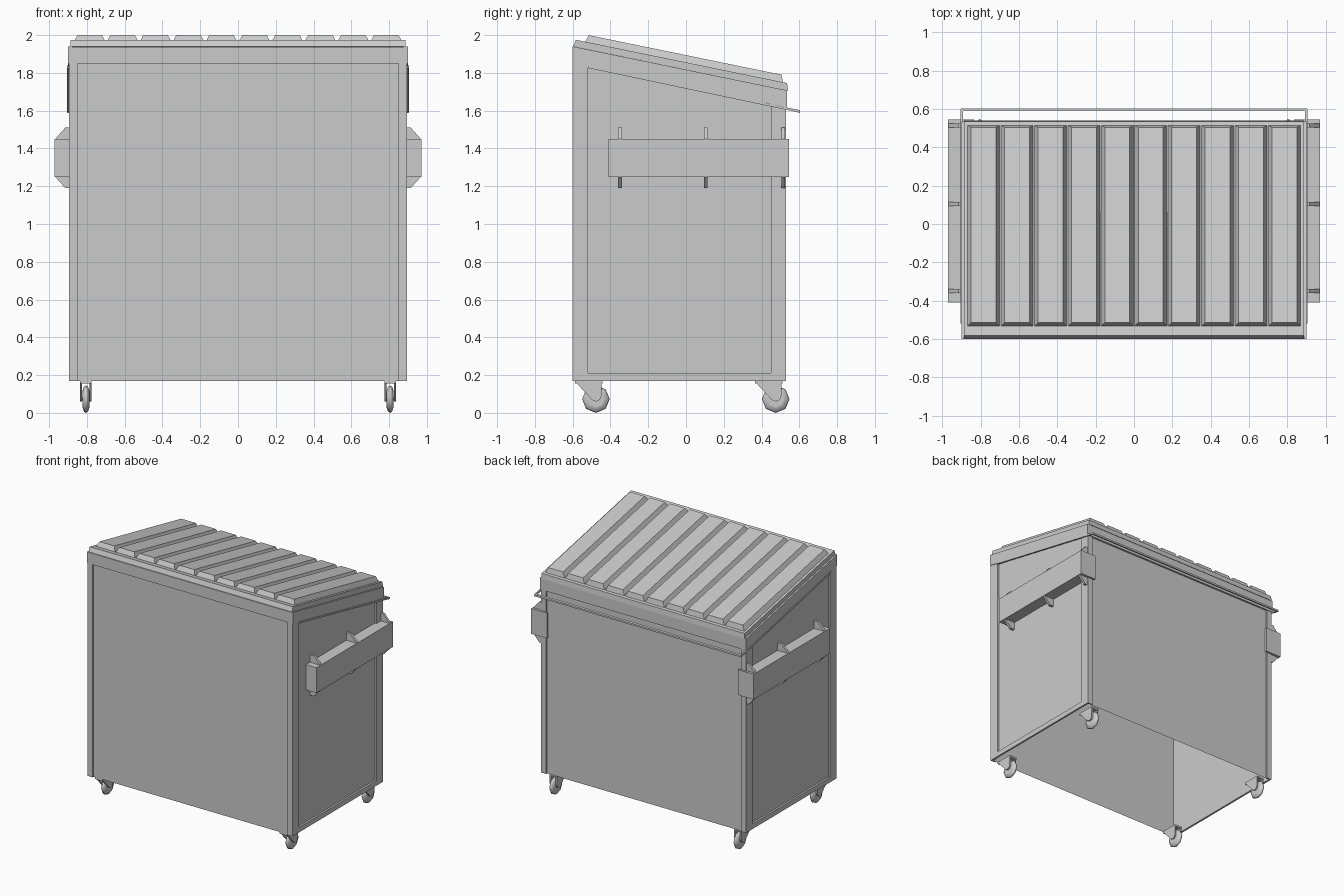
import bpy, bmesh, math

if "Cube" in bpy.data.objects:
    bpy.data.objects.remove(bpy.data.objects["Cube"])

SLOPE = -0.205


def roof(y, z0=1.94):
    """Height of the sloping top line that has height z0 at the front."""
    return z0 + SLOPE * (y + 0.6)


def finish(name, bm):
    bmesh.ops.recalc_face_normals(bm, faces=bm.faces)
    me = bpy.data.meshes.new(name)
    bm.to_mesh(me)
    bm.free()
    ob = bpy.data.objects.new(name, me)
    bpy.context.collection.objects.link(ob)
    return ob


def add_loft(bm, a, b):
    """Closed solid between two matching outlines."""
    va = [bm.verts.new(p) for p in a]
    vb = [bm.verts.new(p) for p in b]
    n = len(va)
    bm.faces.new(va[::-1])
    bm.faces.new(vb)
    for i in range(n):
        j = (i + 1) % n
        bm.faces.new((va[i], va[j], vb[j], vb[i]))


def add_prism(bm, yz, x0, x1):
    add_loft(bm, [(x0, y, z) for y, z in yz], [(x1, y, z) for y, z in yz])


def prism(name, yz, x0, x1):
    bm = bmesh.new()
    add_prism(bm, yz, x0, x1)
    return finish(name, bm)


def rect(y0, y1, z0, z1):
    return [(y0, z0), (y1, z0), (y1, z1), (y0, z1)]


def under_roof(y0, y1, z0, zr=1.94):
    return [(y0, z0), (y1, z0), (y1, roof(y1, zr)), (y0, roof(y0, zr))]


def mirror(ob):
    m = ob.modifiers.new("mirror", 'MIRROR')
    m.use_axis[0] = True
    return ob


# Thin container walls, open at the bottom and under the lid
bm = bmesh.new()
outline = [(-0.88, -0.59), (0.88, -0.59), (0.88, 0.52), (-0.88, 0.52)]
low = [bm.verts.new((x, y, 0.17)) for x, y in outline]
high = [bm.verts.new((x, y, roof(y))) for x, y in outline]
for i in range(4):
    j = (i + 1) % 4
    bm.faces.new((low[i], low[j], high[j], high[i]))
finish("container_walls", bm)

# Raised side frames: posts, sill and sloping rail
bm = bmesh.new()
add_prism(bm, under_roof(-0.6, -0.52, 0.17), 0.88, 0.895)
add_prism(bm, under_roof(0.45, 0.53, 0.17), 0.88, 0.895)
add_prism(bm, rect(-0.52, 0.45, 0.17, 0.21), 0.88, 0.895)
add_prism(bm, [(-0.6, 1.85), (0.53, roof(0.53, 1.85)),
               (0.53, roof(0.53)), (-0.6, 1.94)], 0.88, 0.9)
mirror(finish("side_frame", bm))

# Corner flanges on front and back
bm = bmesh.new()
add_prism(bm, rect(-0.6, -0.59, 0.17, 1.935), 0.85, 0.894)
add_prism(bm, rect(0.52, 0.53, 0.17, 1.70), 0.85, 0.894)
mirror(finish("corner_flange", bm))

# Top rails on front and back
prism("front_rail", rect(-0.601, -0.59, 1.85, 1.938), -0.9, 0.9)
prism("back_rail", rect(0.52, 0.535, 1.615, 1.708), -0.9, 0.9)

# Sloping lid slab
prism("lid_base", [(-0.597, 1.94), (-0.583, 1.975), (0.535, 1.746),
                   (0.54, 1.706)], -0.888, 0.888)

# Ten bevelled lid ribs
bm = bmesh.new()
for i in range(10):
    c = (i - 4.5) * 0.1745
    base = [(c + sx * 0.085, y, roof(y, 1.976))
            for sx, y in ((-1, -0.535), (1, -0.535), (1, 0.515), (-1, 0.515))]
    top = [(c + sx * 0.065, y, roof(y, 2.017))
           for sx, y in ((-1, -0.515), (1, -0.515), (1, 0.505), (-1, 0.505))]
    add_loft(bm, base, top)
finish("lid_ribs", bm)

# Lid bar behind the container with its side arms
prism("lid_bar", [(0.59, 1.59), (0.604, 1.588), (0.604, 1.602), (0.59, 1.606)],
      -0.903, 0.903)
mirror(prism("lid_bar_arm", [(-0.52, 1.826), (0.6, 1.59), (0.6, 1.603),
                             (-0.52, 1.838)], 0.893, 0.905))

# Lifting pockets with a wrap-round end plate
bm = bmesh.new()
add_prism(bm, rect(-0.41, 0.545, 1.25, 1.45), 0.88, 0.972)
add_prism(bm, rect(0.53, 0.545, 1.25, 1.45), 0.835, 0.88)
mirror(finish("lifting_pocket", bm))

# Triangular gussets above and below the pockets
bm = bmesh.new()
for y in (-0.35, 0.105, 0.515):
    for s in (-1, 1):
        xz = [(0.88, 1.35 + s * 0.1), (0.968, 1.35 + s * 0.1),
              (0.915, 1.35 + s * 0.16), (0.88, 1.35 + s * 0.16)]
        add_loft(bm, [(x, y - 0.01, z) for x, z in xz],
                 [(x, y + 0.01, z) for x, z in xz])
mirror(finish("pocket_gussets", bm))

# Casters: octagonal wheel, two fork plates and mounting plate
for label, y in (("front", -0.477), ("back", 0.475)):
    bm = bmesh.new()
    rings = []
    for x, r in ((0.787, 0.045), (0.794, 0.066), (0.805, 0.073),
                 (0.816, 0.066), (0.823, 0.045)):
        rings.append([bm.verts.new((x, y + r * math.sin(k * math.pi / 4),
                                    0.073 - r * math.cos(k * math.pi / 4)))
                      for k in range(8)])
    for a, b in zip(rings, rings[1:]):
        for k in range(8):
            bm.faces.new((a[k], a[(k + 1) % 8], b[(k + 1) % 8], b[k]))
    bm.faces.new(rings[0])
    bm.faces.new(rings[-1])
    wheel = mirror(finish(label + "_wheel", bm))
    for p in wheel.data.polygons:
        p.use_smooth = len(p.vertices) == 4

    fork = [(y - 0.105, 0.16), (y - 0.02, 0.068), (y, 0.06), (y + 0.02, 0.068),
            (y + 0.03, 0.09), (y + 0.03, 0.16)]
    bm = bmesh.new()
    add_prism(bm, fork, 0.775, 0.785)
    add_prism(bm, fork, 0.825, 0.837)
    add_prism(bm, rect(y - 0.11, y + 0.035, 0.155, 0.17), 0.775, 0.837)
    add_prism(bm, rect(y - 0.008, y + 0.008, 0.065, 0.081), 0.775, 0.837)
    mirror(finish(label + "_caster_fork", bm))
